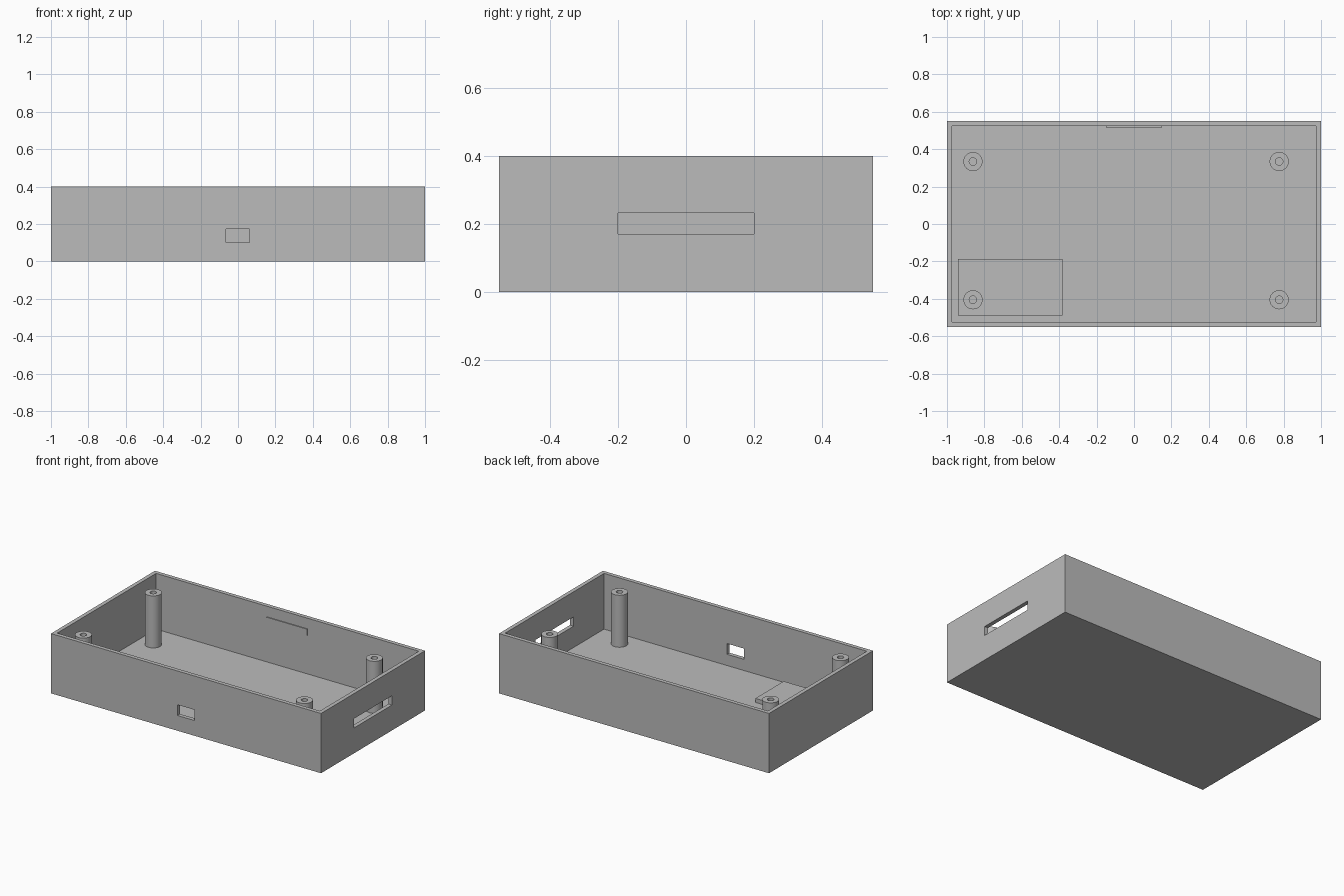
import bpy
import bmesh
from math import tau
from mathutils import Vector

if "Cube" in bpy.data.objects:
    bpy.data.objects.remove(bpy.data.objects["Cube"], do_unlink=True)

LENGTH, WIDTH, HEIGHT, WALL = 2.0, 1.1, 0.4, 0.027

grey = bpy.data.materials.new("grey plastic")
grey.use_nodes = True
colour = (0.5, 0.5, 0.5, 1)
grey.diffuse_color = colour
grey.node_tree.nodes["Principled BSDF"].inputs["Base Color"].default_value = colour


def finish(name, bm):
    bmesh.ops.recalc_face_normals(bm, faces=bm.faces)
    mesh = bpy.data.meshes.new(name)
    bm.to_mesh(mesh)
    bm.free()
    mesh.materials.append(grey)
    obj = bpy.data.objects.new(name, mesh)
    bpy.context.collection.objects.link(obj)
    return obj


def box(name, low, high):
    low, high = Vector(low), Vector(high)
    bm = bmesh.new()
    bmesh.ops.create_cube(bm, size=1)
    for v in bm.verts:
        v.co = (low + high) / 2 + v.co * (high - low)
    return finish(name, bm)


def cut(target, low, high):
    cutter = box("cutter", low, high)
    cutter.hide_render = True
    mod = target.modifiers.new("cut", "BOOLEAN")
    mod.operation = "DIFFERENCE"
    mod.solver = "EXACT"
    mod.object = cutter
    bpy.context.view_layer.objects.active = target
    bpy.ops.object.modifier_apply(modifier=mod.name)
    bpy.data.objects.remove(cutter, do_unlink=True)


def standoff(name, x, y, outer=0.051, inner=0.02, top=0.375):
    # Spin a tube profile about the post's own axis
    bm = bmesh.new()
    profile = [(outer, WALL), (outer, top), (inner, top), (inner, WALL)]
    verts = [bm.verts.new((x + r, y, z)) for r, z in profile]
    edges = [bm.edges.new(pair) for pair in zip(verts, verts[1:])]
    bmesh.ops.spin(bm, geom=verts + edges, cent=(x, y, 0), axis=(0, 0, 1),
                   angle=tau, steps=40, use_duplicate=False)
    bmesh.ops.remove_doubles(bm, verts=bm.verts, dist=0.0001)
    obj = finish(name, bm)
    bpy.ops.object.select_all(action="DESELECT")
    obj.select_set(True)
    bpy.context.view_layer.objects.active = obj
    bpy.ops.object.shade_smooth_by_angle()


# Open tray with its cavity and two wall openings
hx, hy = LENGTH / 2, WIDTH / 2
tray = box("case_tray", (-hx, -hy, 0), (hx, hy, HEIGHT))
cut(tray, (WALL - hx, WALL - hy, WALL), (hx - WALL, hy - WALL, HEIGHT + 0.1))
cut(tray, (-0.063, -hy - 0.1, 0.102), (0.062, -hy + 0.1, 0.174))
cut(tray, (hx - 0.1, -0.2, 0.17), (hx + 0.1, 0.2, 0.232))

# Raised pad on the floor
box("floor_pad", (-0.94, -0.488, WALL - 0.005), (-0.382, -0.188, 0.054))

# Snap ridge inside the back wall
box("snap_ridge", (-0.15, hy - WALL - 0.006, 0.288), (0.15, hy - WALL + 0.005, 0.329))

# Four hollow screw posts
for side, x in (("right", -0.861), ("left", 0.776)):
    for end, y in (("front", -0.405), ("back", 0.334)):
        standoff(f"{end}_{side}_post", x, y)
